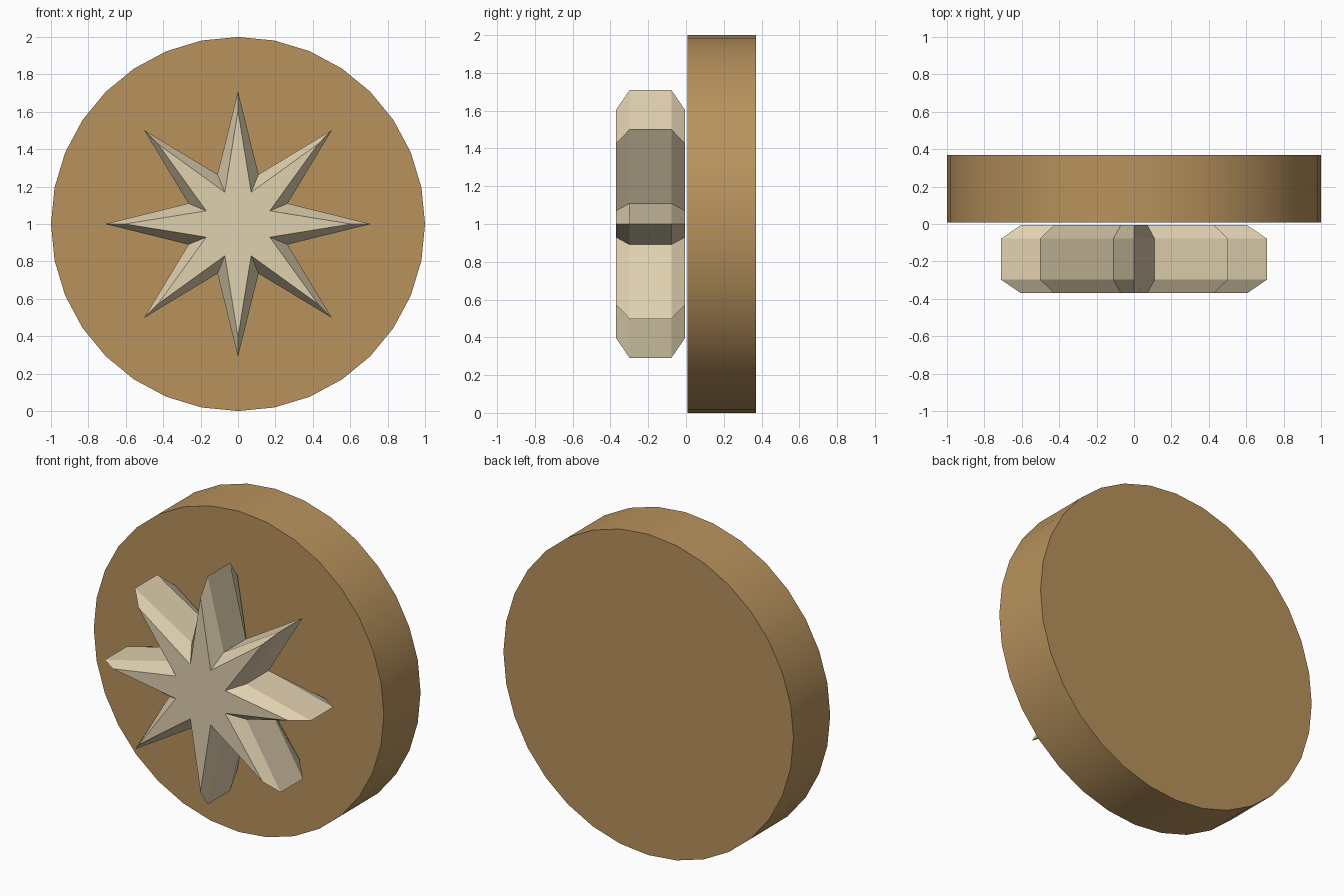
import bpy, bmesh, math

if "Cube" in bpy.data.objects:
    bpy.data.objects.remove(bpy.data.objects["Cube"])


def material(name, rgb):
    m = bpy.data.materials.new(name)
    m.diffuse_color = (*rgb, 1)
    m.use_nodes = True
    m.node_tree.nodes["Principled BSDF"].inputs["Base Color"].default_value = m.diffuse_color
    return m


# Round backing disc, axis along y
Y0, Y1 = 0.008, 0.37
bpy.ops.mesh.primitive_cylinder_add(vertices=32, radius=1, depth=Y1 - Y0,
                                    location=(0, (Y0 + Y1) / 2, 1),
                                    rotation=(math.pi / 2, 0, 0))
disc = bpy.context.object
disc.name = "backing_disc"
disc.data.materials.append(material("disc_tan", (0.48, 0.29, 0.11)))
bpy.ops.object.shade_smooth_by_angle(angle=math.radians(30))

# Eight-pointed star: rings of (y, tip radius, valley radius), front to back
POINTS = 8
rings = [(-0.37, 0.605, 0.184), (-0.298, 0.71, 0.287),
         (-0.078, 0.71, 0.287), (-0.006, 0.605, 0.184)]
bm = bmesh.new()
loops = []
for y, tip, valley in rings:
    loop = []
    for i in range(2 * POINTS):
        a = math.pi * i / POINTS
        r = valley if i % 2 else tip
        loop.append(bm.verts.new((r * math.sin(a), y, 1 + r * math.cos(a))))
    loops.append(loop)
for a, b in zip(loops, loops[1:]):
    for i in range(2 * POINTS):
        j = (i + 1) % (2 * POINTS)
        bm.faces.new((a[i], a[j], b[j], b[i]))
bm.faces.new(loops[0])
bm.faces.new(loops[-1][::-1])
bmesh.ops.recalc_face_normals(bm, faces=bm.faces)
mesh = bpy.data.meshes.new("star")
bm.to_mesh(mesh)
bm.free()
mesh.materials.append(material("star_cream", (0.74, 0.63, 0.43)))
star = bpy.data.objects.new("star", mesh)
bpy.context.collection.objects.link(star)
